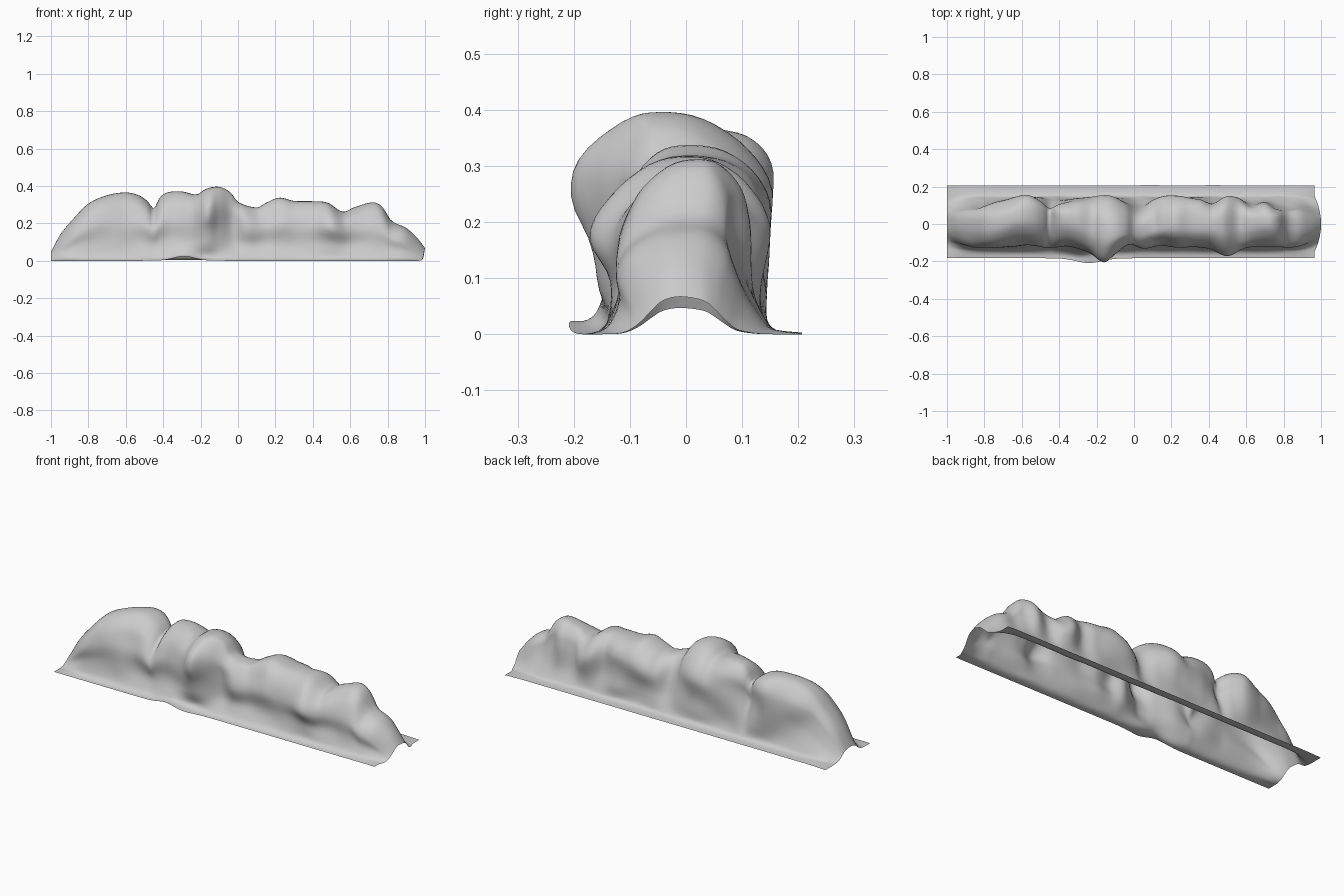
import bpy, bmesh, math
from mathutils import Vector, noise

if "Cube" in bpy.data.objects:
    bpy.data.objects.remove(bpy.data.objects["Cube"])

# Outlines along the ridge: crest height, front and back bulge, crest centre
TOP = [(-1, .047), (-.95, .14), (-.88, .225), (-.8, .305), (-.7, .35), (-.6, .365), (-.53, .35),
       (-.48, .315), (-.45, .28), (-.42, .335), (-.38, .365), (-.3, .37), (-.22, .355), (-.17, .385),
       (-.1, .395), (-.04, .365), (0, .315), (.1, .285), (.15, .31), (.22, .337), (.3, .32),
       (.4, .318), (.48, .31), (.56, .262), (.62, .285), (.72, .312), (.77, .29), (.82, .215),
       (.9, .175), (.96, .12), (1, .067)]
FRONT = [(-1, .08), (-.9, .12), (-.8, .13), (-.6, .115), (-.45, .13), (-.35, .125), (-.25, .155),
         (-.16, .205), (-.1, .155), (-.03, .1), (.05, .13), (.15, .11), (.25, .13), (.4, .13),
         (.5, .165), (.6, .135), (.75, .12), (.9, .12), (1, .09)]
BACK = [(-1, .075), (-.9, .085), (-.7, .115), (-.58, .16), (-.5, .125), (-.45, .085), (-.4, .105),
        (-.3, .13), (-.15, .158), (-.05, .12), (.03, .085), (.1, .13), (.2, .145), (.35, .135),
        (.42, .11), (.5, .145), (.56, .13), (.62, .09), (.7, .105), (.76, .08), (.9, .085), (1, .075)]
CENTRE = [(-1, .01), (-.75, .01), (-.6, .04), (-.35, .03), (-.1, -.05), (.2, 0), (.5, 0), (.72, .02), (1, -.02)]


def sample(table, x):
    """Smooth interpolation of a small outline table."""
    n = len(table)
    i = max(0, min(n - 2, sum(1 for p in table if p[0] <= x) - 1))

    def slope(k):
        a, b = table[max(k - 1, 0)], table[min(k + 1, n - 1)]
        return (b[1] - a[1]) / (b[0] - a[0])
    (x0, y0), (x1, y1) = table[i], table[i + 1]
    d = x1 - x0
    t = (x - x0) / d
    return ((2*t**3 - 3*t*t + 1) * y0 + (t**3 - 2*t*t + t) * d * slope(i)
            + (3*t*t - 2*t**3) * y1 + (t**3 - t*t) * d * slope(i + 1))


def spline(pts, steps):
    """Catmull-Rom curve through the section points."""
    out = []
    for i in range(len(pts) - 1):
        a, b, c, d = (pts[max(0, min(len(pts) - 1, i + k))] for k in (-1, 0, 1, 2))
        for s in range(steps):
            t = s / steps
            out.append(.5 * (2*b + (c - a)*t + (2*a - 5*b + 4*c - d)*t*t + (3*b - 3*c + d - a)*t**3))
    return out + [pts[-1]]


def bell(x, c, w):
    return math.exp(-((x - c) / w) ** 2)


def section(x):
    """Cross-section: front flange, front wall, crest, back wall, back flange."""
    h, f, b, c = (sample(t, x) for t in (TOP, FRONT, BACK, CENTRE))
    lift = bell(x, -.29, .08)
    foot_f, foot_b = .135 + .02 * lift, .145
    pts = [(-.183 - .025 * bell(x, -.24, .1), .024 * lift), (-foot_f - .02, .006 + .02 * lift),
           (-foot_f, .1 * h + .012 * lift), (-(f + foot_f) / 2 + .012, .32 * h), (-f, .57 * h),
           (c * .4 - f * .82, .8 * h), (c * .8 - f * .42, .96 * h), (c, h),
           (c * .8 + b * .45, .97 * h), (c * .4 + b * .82, .84 * h), (b, .65 * h),
           ((b + foot_b) / 2 - .008, .35 * h), (foot_b - .005, .1 * h), (foot_b + .015, .008), (.207, .003)]
    # Bell-shaped section where the ridge runs out at both ends
    e = max(0, min(1, (abs(x) - .86) / .14))
    bellpts = [(-.183, 0), (-.15, 0), (-.12, .02), (-.1, .12), (-.08, .34), (-.06, .65), (-.04, .9), (-.01, 1),
               (.03, .9), (.05, .68), (.07, .38), (.09, .14), (.12, .03), (.155, 0), (.207, 0)]
    return [Vector((0, y, z)).lerp(Vector((0, q[0], q[1] * h)), e * e) for (y, z), q in zip(pts, bellpts)]


# Rock ridge: open shell lofted from the sections
NX, STEPS = 150, 4
bm = bmesh.new()
rows = []
for i in range(NX + 1):
    x = -1 + 2 * i / NX
    row = []
    for p in spline(section(x), STEPS):
        px = x
        if x > .8:  # flange corners stop short at the right end
            px -= .035 * (x - .8) / .2 * min(1, (p.y / .15) ** 2)
        # weathered hollows on the walls only
        wall = min(1, p.z / .08) * min(1, max(0, .95 - abs(x)) / .12) * min(1, abs(p.y) / .1)
        k = noise.noise(Vector((x * 6, p.y * 5, p.z * 8))) * .016 * wall
        row.append(bm.verts.new((px, p.y + math.copysign(k, p.y * k), max(0, p.z))))
    rows.append(row)
for r0, r1 in zip(rows, rows[1:]):
    for j in range(len(r0) - 1):
        bm.faces.new((r0[j], r1[j], r1[j + 1], r0[j + 1]))
mesh = bpy.data.meshes.new("rock_ridge")
bm.to_mesh(mesh)
bm.free()
ridge = bpy.data.objects.new("rock_ridge", mesh)
bpy.context.collection.objects.link(ridge)
for poly in mesh.polygons:
    poly.use_smooth = True
